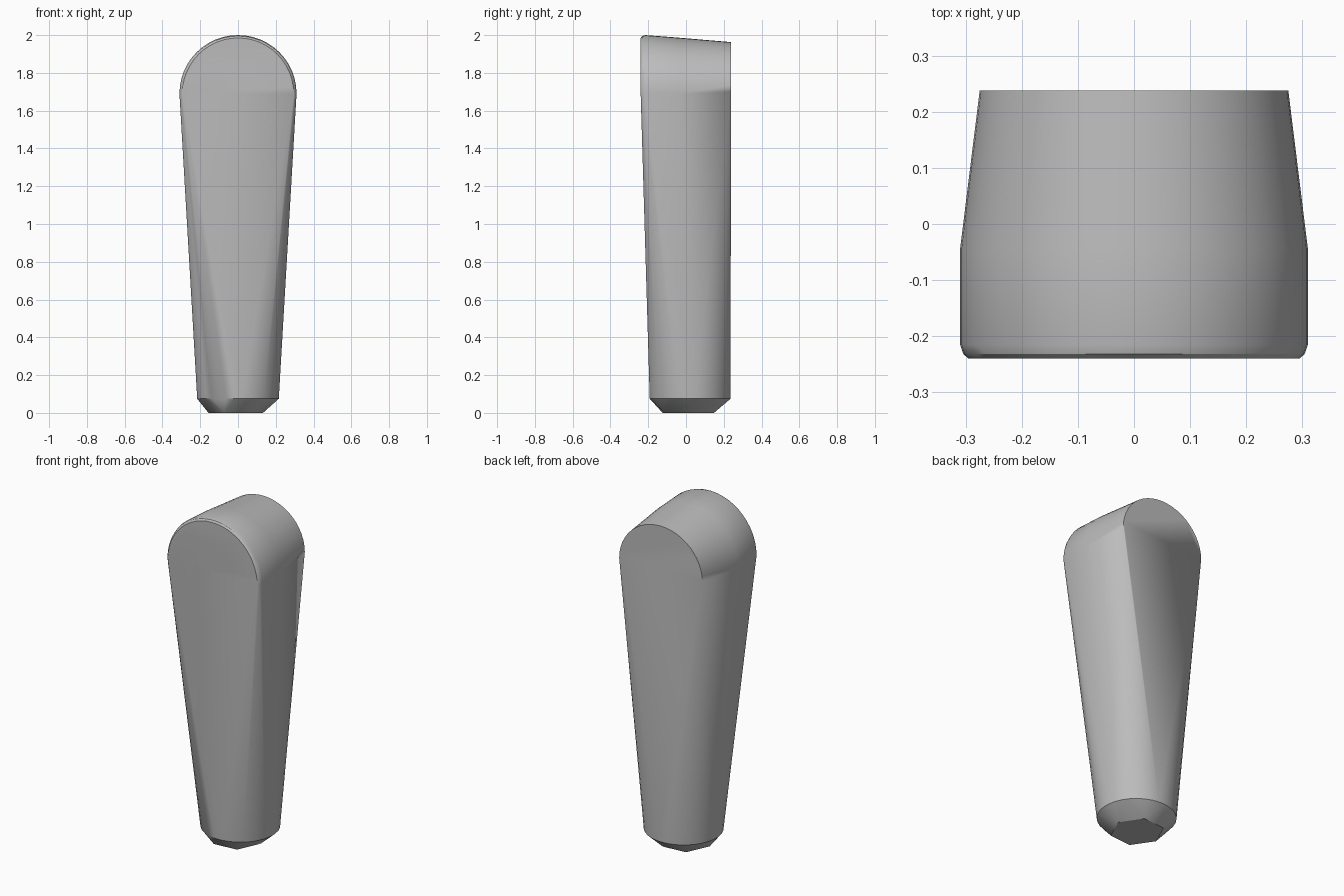
import bpy
import bmesh
from math import cos, sin, pi, radians

cube = bpy.data.objects.get("Cube")
if cube:
    bpy.data.objects.remove(cube, do_unlink=True)

grey = bpy.data.materials.new("plain_grey")
grey.use_nodes = True
colour = (0.5, 0.5, 0.5, 1)
grey.diffuse_color = colour
grey.node_tree.nodes["Principled BSDF"].inputs["Base Color"].default_value = colour

bm = bmesh.new()


def arch(y, half_width, centre, top, steps=24):
    """Upright half-round outline at depth y."""
    for i in range(steps + 1):
        a = pi * i / steps
        bm.verts.new((half_width * cos(a), y, centre + (top - centre) * sin(a)))


def ring(z, cx, cy, rx, ry, steps, turn=0.0):
    """Level ring at height z."""
    for i in range(steps):
        a = turn + 2 * pi * i / steps
        bm.verts.new((cx + rx * cos(a), cy + ry * sin(a), z))


# Rounded head: softened front rim, full width, then narrowing to the back
arch(-0.24, 0.295, 1.69, 1.985)
arch(-0.232, 0.304, 1.69, 1.995)
arch(-0.215, 0.31, 1.69, 2.0)
arch(-0.045, 0.31, 1.69, 1.987)
arch(0.238, 0.275, 1.70, 1.963)

# Round foot with a chamfer down to a small six-sided base
ring(0.075, 0, 0.022, 0.217, 0.215, 32, pi / 32)
ring(0, -0.012, 0.012, 0.145, 0.15, 6, radians(5))

# Stretch one tapering skin over all the outlines
hull = bmesh.ops.convex_hull(bm, input=bm.verts[:])
spare = {v for v in hull["geom_interior"] + hull["geom_unused"]
         if isinstance(v, bmesh.types.BMVert)}
bmesh.ops.delete(bm, geom=list(spare), context='VERTS')
bmesh.ops.dissolve_limit(bm, angle_limit=radians(0.3),
                         verts=bm.verts[:], edges=bm.edges[:])
bmesh.ops.recalc_face_normals(bm, faces=bm.faces[:])

mesh = bpy.data.meshes.new("tapered_body")
bm.to_mesh(mesh)
bm.free()
mesh.materials.append(grey)
body = bpy.data.objects.new("tapered_body", mesh)
bpy.context.collection.objects.link(body)

bpy.ops.object.select_all(action='DESELECT')
body.select_set(True)
bpy.context.view_layer.objects.active = body
bpy.ops.object.shade_smooth_by_angle(angle=radians(30))
